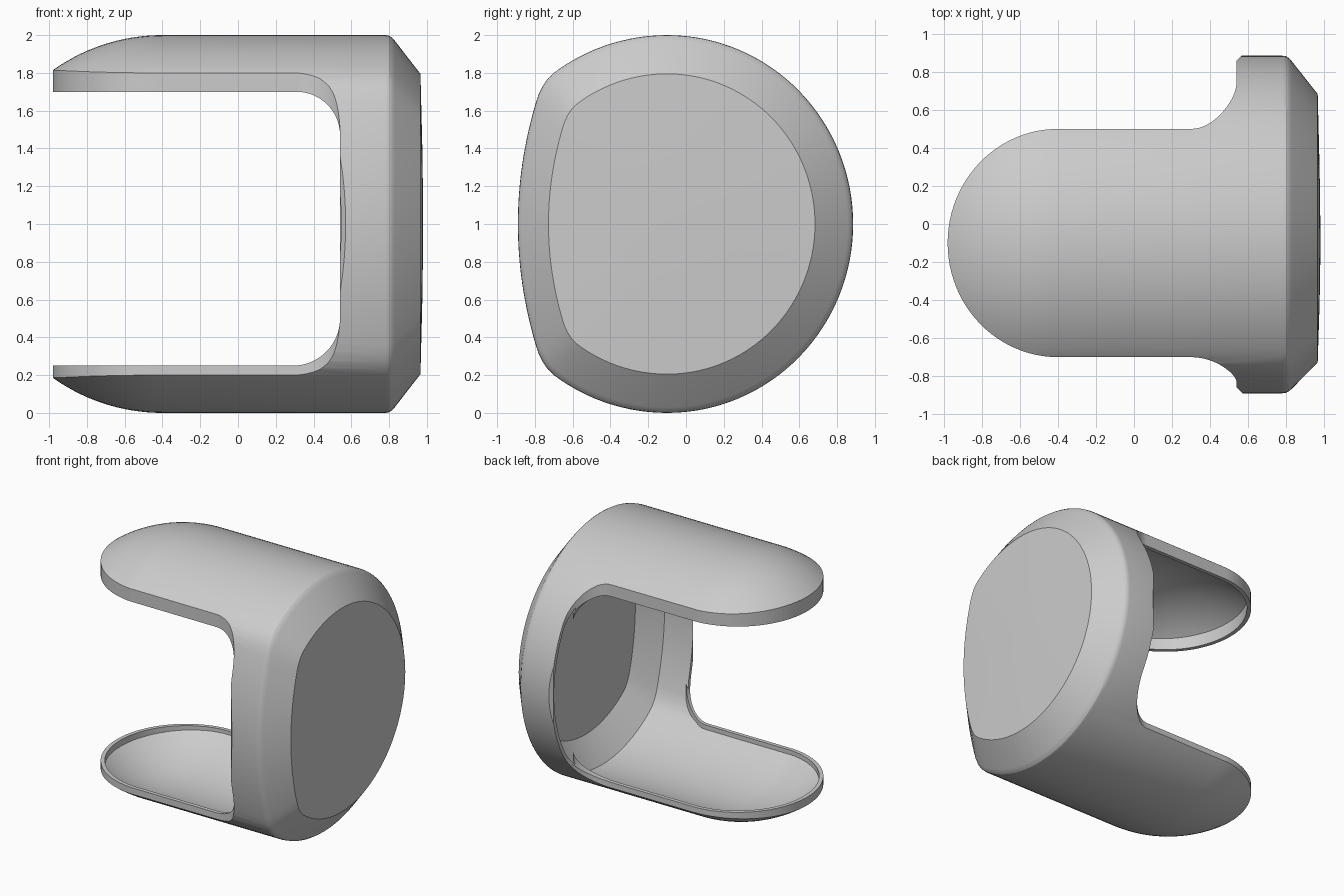
import bpy, bmesh
from math import sin, cos, pi, sqrt, radians

cube = bpy.data.objects.get("Cube")
if cube:
    bpy.data.objects.remove(cube)

SEGMENTS = 128
CY, CZ = -0.1, 1.0      # axis of the shell
WALL = 0.03             # shell thickness
END_X = -0.4            # where the tongues start to round off


def make_object(name, bm):
    bmesh.ops.recalc_face_normals(bm, faces=bm.faces)
    mesh = bpy.data.meshes.new(name)
    bm.to_mesh(mesh)
    bm.free()
    obj = bpy.data.objects.new(name, mesh)
    bpy.context.collection.objects.link(obj)
    return obj


def section_radius(angle):
    """Round section whose front side is flattened to a shallow arc."""
    c, s = -cos(angle), sin(angle)
    if c <= 0.01:
        return 1.0
    flat = 0.79 / c
    if abs(s) > 0.01:
        flat = (sqrt(c * c + 0.7268 * s * s) - c) / (0.46 * s * s)
    blend = max(0.05 - abs(flat - 1), 0) / 0.05
    return min(flat, 1) - blend * blend * 0.05 / 4


def shell_solid(name, rings):
    """Loft scaled copies of the section along x."""
    bm = bmesh.new()
    loops = []
    for x, scale in rings:
        loop = []
        for i in range(SEGMENTS):
            a = 2 * pi * i / SEGMENTS
            r = section_radius(a) * scale
            y = r * cos(a) * (0.985 if cos(a) > 0 else 1)
            loop.append(bm.verts.new((x, CY + y, CZ + r * sin(a))))
        loops.append(loop)
    for lo, hi in zip(loops, loops[1:]):
        for i in range(SEGMENTS):
            j = (i + 1) % SEGMENTS
            bm.faces.new((lo[i], lo[j], hi[j], hi[i]))
    bm.faces.new(loops[0])
    bm.faces.new(loops[-1])
    return make_object(name, bm)


def prism(name, points, direction):
    """Extrude a closed outline along a vector."""
    bm = bmesh.new()
    face = bm.faces.new([bm.verts.new(p) for p in points])
    new = bmesh.ops.extrude_face_region(bm, geom=[face])["geom"]
    verts = [v for v in new if isinstance(v, bmesh.types.BMVert)]
    bmesh.ops.translate(bm, verts=verts, vec=direction)
    return make_object(name, bm)


def combine(target, tool, operation):
    mod = target.modifiers.new("cut", 'BOOLEAN')
    mod.operation, mod.object, mod.solver = operation, tool, 'EXACT'
    bpy.context.view_layer.objects.active = target
    bpy.ops.object.modifier_apply(modifier=mod.name)
    bpy.data.objects.remove(tool)


def rounded_end(radius):
    """Ball-shaped end of the loft, from the tip inwards."""
    steps = [0.95 * (1 - i / 24) for i in range(24)]
    return [(END_X - radius * s, radius * sqrt(1 - s * s)) for s in steps]


def flare(inset):
    """Plan curve from the tongue side out to the cup rim: (x, half width)."""
    curve = []
    for i in range(17):
        a = pi / 2 * i / 16
        height = 0.53 + 0.27 * cos(a)
        curve.append((0.3 + (0.24 + inset) * sin(a), sqrt(1 - height ** 2) - inset))
    return curve


def plan_outline(inset):
    """Plan of both tongues and the cup, seen along z."""
    curve = flare(inset)
    if inset:
        # inside, the side walls alone close the cavity
        curve = [p for p in curve if p[0] < 0.54]
        rim = [(0.5, curve[-1][1] + 0.02)]
        back = rim + [(0.5, 1.3), (1.3, 1.3)]
        front = rim + [(0.5, 1.2), (1.3, 1.2)]
    else:
        back = [(0.54, 0.96), (0.57, 0.99), (0.57, 1.3), (1.3, 1.3)]
        front = [(0.54, 0.76), (0.57, 0.79), (0.57, 1.2), (1.3, 1.2)]
    squeeze = lambda w: 0.6 + (w - 0.6) * 0.55 if w > 0.6 else w
    front_side = [(x, CY - squeeze(w)) for x, w in curve]
    front_side += [(x, CY - w) for x, w in front]
    back_side = [(x, CY + w) for x, w in curve + back]
    tip = []
    for i in range(1, 48):
        a = pi / 2 + pi * i / 48
        tip.append((END_X + (0.58 - inset) * cos(a), CY + (0.6 - inset) * sin(a)))
    return [(x, y, -0.5) for x, y in back_side[::-1] + tip + front_side]


# Outer form: rounded tongue ends, straight wall, chamfer, slightly domed cap
housing = shell_solid("open_cup_housing", rounded_end(1) + [
    (END_X, 1), (0.78, 1), (0.8, 0.997), (0.815, 0.987), (0.83, 0.97),
    (0.966, 0.795), (0.976, 0.4), (0.98, 0.1)])
combine(housing, prism("plan_cutter", plan_outline(0), (0, 0, 3)), 'INTERSECT')

# Hollow inside, leaving a thin lip round the edge
cavity = shell_solid("cavity_cutter", rounded_end(1 - WALL) + [
    (END_X, 1 - WALL), (0.79, 1 - WALL), (0.936, 0.775)])
combine(cavity, prism("inner_plan_cutter", plan_outline(WALL), (0, 0, 3)), 'INTERSECT')
combine(housing, cavity, 'DIFFERENCE')

# Opening between the upper and lower tongues
opening = [(-2, -2, 1.7), (-2, -2, 0.25)]
for cx, cz, r, start in ((0.29, 0.5, 0.25, -pi / 2), (0.31, 1.47, 0.23, 0)):
    for i in range(17):
        a = start + pi / 2 * i / 16
        opening.append((cx + r * cos(a), -2, cz + r * sin(a)))
combine(housing, prism("opening_cutter", opening, (0, 4, 0)), 'DIFFERENCE')

# Plain grey finish
grey = bpy.data.materials.new("plain_grey")
grey.use_nodes = True
colour = (0.6, 0.6, 0.6, 1)
grey.diffuse_color = colour
grey.node_tree.nodes["Principled BSDF"].inputs["Base Color"].default_value = colour
housing.data.materials.clear()
housing.data.materials.append(grey)

bpy.ops.object.select_all(action='DESELECT')
housing.select_set(True)
bpy.context.view_layer.objects.active = housing
bpy.ops.object.shade_smooth_by_angle(angle=radians(25))
